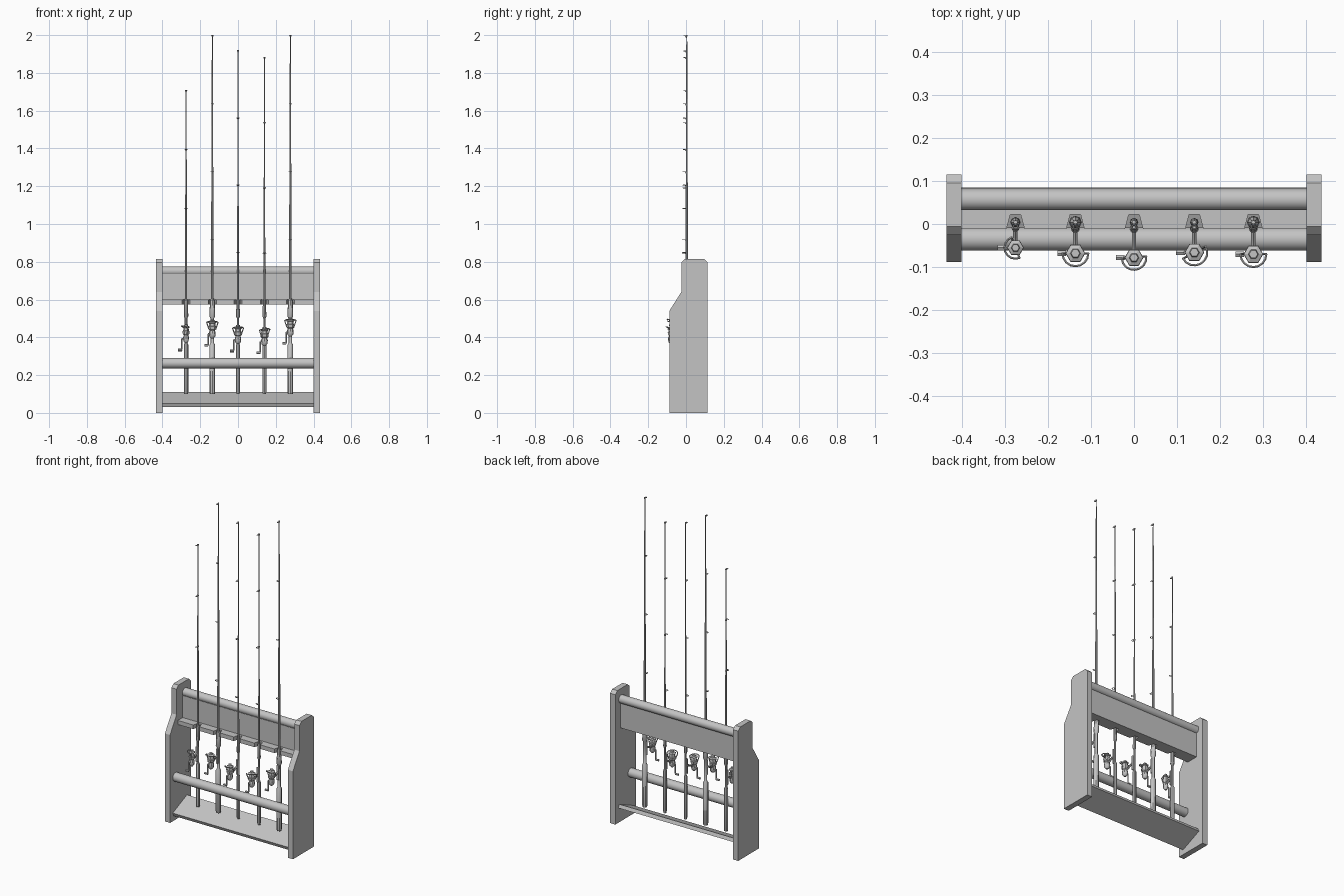
import bpy, bmesh, math
from mathutils import Vector, Matrix

cube = bpy.data.objects.get("Cube")
if cube:
    bpy.data.objects.remove(cube)

grey = bpy.data.materials.new("plain grey")
grey.use_nodes = True
tone = (0.55, 0.55, 0.55, 1)
grey.diffuse_color = tone
grey.node_tree.nodes["Principled BSDF"].inputs["Base Color"].default_value = tone


def finish(name, bm, smooth=False):
    bmesh.ops.recalc_face_normals(bm, faces=bm.faces)
    mesh = bpy.data.meshes.new(name)
    bm.to_mesh(mesh)
    bm.free()
    mesh.materials.append(grey)
    ob = bpy.data.objects.new(name, mesh)
    bpy.context.collection.objects.link(ob)
    if smooth:
        bpy.ops.object.select_all(action='DESELECT')
        ob.select_set(True)
        bpy.context.view_layer.objects.active = ob
        bpy.ops.object.shade_smooth_by_angle(angle=math.radians(40))
    return ob


def prism(name, outline, offset):
    """Extrude a closed 3D outline by an offset vector."""
    bm = bmesh.new()
    face = bm.faces.new([bm.verts.new(p) for p in outline])
    out = bmesh.ops.extrude_face_region(bm, geom=[face])
    bmesh.ops.translate(bm, vec=offset, verts=[g for g in out["geom"] if isinstance(g, bmesh.types.BMVert)])
    return finish(name, bm)


def lathe(bm, profile, sides, centre):
    """Add a closed turned shape around a vertical axis; profile is (radius, z)."""
    rings = []
    for r, z in profile:
        rings.append([bm.verts.new(Vector(centre) + Vector((
            r * math.cos(math.tau * i / sides), r * math.sin(math.tau * i / sides), z)))
            for i in range(sides)])
    for a, b in zip(rings, rings[1:]):
        for i in range(sides):
            j = (i + 1) % sides
            bm.faces.new((a[i], a[j], b[j], b[i]))
    bm.faces.new(rings[0][::-1])
    bm.faces.new(rings[-1])


def bar(bm, a, b, radius, sides=6):
    """Add a round bar between two points."""
    a, b = Vector(a), Vector(b)
    turn = (b - a).to_track_quat('Z', 'Y').to_matrix().to_4x4()
    bmesh.ops.create_cone(bm, cap_ends=True, segments=sides, radius1=radius, radius2=radius,
                          depth=(b - a).length, matrix=Matrix.Translation((a + b) / 2) @ turn)


def path(bm, points, radius, sides=6):
    for a, b in zip(points, points[1:]):
        bar(bm, a, b, radius, sides)


def box(bm, centre, size):
    bmesh.ops.create_cube(bm, size=1, matrix=Matrix.Translation(centre) @ Matrix.Diagonal((*size, 1)))


# Side panels with a stepped front edge
panel = [(-0.088, 0), (0.115, 0), (0.115, 0.797), (0.095, 0.815), (-0.006, 0.815),
         (-0.025, 0.797), (-0.025, 0.64), (-0.088, 0.54)]
for name, x in (("right_panel", -0.435), ("left_panel", 0.4)):
    prism(name, [(x, y, z) for y, z in panel], (0.035, 0, 0))

# Round rails
for name, y, z, r in (("top_rail", 0.057, 0.75, 0.025), ("front_rail", -0.035, 0.263, 0.027)):
    bm = bmesh.new()
    bar(bm, (-0.4, y, z), (0.4, y, z), r, 24)
    finish(name, bm, True)

# Back board and tilted bottom board
bm = bmesh.new()
box(bm, (0, 0.05, 0.655), (0.8, 0.03, 0.16))
finish("back_board", bm)
tilted = [(-0.062, 0.05), (-0.053, 0.03), (0.085, 0.09), (0.076, 0.11)]
prism("bottom_board", [(-0.4, y, z) for y, z in tilted], (0.8, 0, 0))

# Ledge with a tapered notch for each rod
XS = (-0.275, -0.136, 0, 0.14, 0.277)
front, deep = -0.012, 0.022
edge = [(-0.4, 0.036), (-0.4, front)]
for x in XS:
    edge += [(x - 0.021, front), (x - 0.012, deep), (x + 0.012, deep), (x + 0.021, front)]
edge += [(0.4, front), (0.4, 0.036)]
prism("notched_ledge", [(x, y, 0.575) for x, y in edge], (0, 0, 0.025))


def make_rod(label, x, top, w, step):
    y = 0.004
    bm = bmesh.new()
    # Butt grip, bare seat, fore grip and tapering blank
    lathe(bm, [(w * 0.85, 0.1), (w, 0.11), (w, 0.36), (w * 0.6, 0.37), (w * 0.6, 0.5),
               (w, 0.51), (w * 0.85, 0.59), (w * 0.5, 0.605), (w * 0.45, 0.8),
               (0.0025, top)], 8, (x, y, 0))
    finish(label + "_rod", bm, True)
    # Line guides
    bm = bmesh.new()
    for k in range(4):
        z = top - 0.004 - k * step
        if z > 0.8:
            size = 0.005 + 0.0012 * k
            ring = [(x + size * math.cos(t * math.tau / 8), y - 0.006 - size + size * math.sin(t * math.tau / 8), z)
                    for t in range(9)]
            path(bm, ring, 0.002, 4)
            bar(bm, (x, y, z - 0.012), (x, y - 0.008, z), 0.002, 4)
            lathe(bm, [(0.005, -0.004), (0.005, 0.004)], 6, (x, y, z))
    finish(label + "_line_guides", bm)


def make_reel(label, x, y, z, s, swing):
    c = Vector((x, y, z))
    # Mounting foot, stem and gear housing
    bm = bmesh.new()
    box(bm, (x, -0.008, z), (0.012, 0.01, 0.09))
    path(bm, [(x, -0.008, z + 0.005), (x, y * 0.55, z - 0.01), (x, y, z - 0.025)], 0.006)
    lathe(bm, [(0.007 * s, -0.055), (0.016 * s, -0.045), (0.018 * s, -0.025), (0.013 * s, -0.012)], 8, c)
    finish(label + "_reel_body", bm, True)
    # Rotor cup and hexagonal spool
    bm = bmesh.new()
    lathe(bm, [(0.012 * s, -0.015), (0.02 * s, -0.008), (0.023 * s, 0.008), (0.018 * s, 0.01),
               (0.016 * s, 0.024), (0.022 * s, 0.026), (0.022 * s, 0.032), (0.012 * s, 0.036),
               (0.01 * s, 0.044)], 6, c)
    finish(label + "_spool", bm)
    # Bail hoop with side arms
    bm = bmesh.new()
    r = 0.03 * s
    hoop = [c + Vector((r * math.cos(a), r * math.sin(a), 0.028 + 0.008 * math.sin(t * math.pi / 8)))
            for t in range(9) for a in [math.pi + swing + t * math.pi / 8]]
    arms = [c + Vector((0.6 * (p.x - x), 0.6 * (p.y - y), -0.008)) for p in (hoop[0], hoop[-1])]
    path(bm, [arms[0]] + hoop + [arms[1]], 0.0028)
    finish(label + "_bail", bm)
    # Crank and knob
    bm = bmesh.new()
    path(bm, [(x, y, z - 0.032), (x - 0.022, y, z - 0.032), (x - 0.022, y, z - 0.09),
              (x - 0.026, y, z - 0.094)], 0.004)
    bar(bm, (x - 0.022, y, z - 0.092), (x - 0.042, y, z - 0.092), 0.007)
    finish(label + "_crank", bm)


# Label, tip height, grip radius, guide spacing, reel y, z, scale, bail swing
rods = [("first", 1.71, 0.012, 0.312, -0.055, 0.425, 0.85, -1.2),
        ("second", 2.0, 0.015, 0.36, -0.068, 0.45, 1.0, 0),
        ("third", 1.92, 0.01, 0.355, -0.078, 0.42, 0.95, 0.1),
        ("fourth", 1.885, 0.01, 0.345, -0.066, 0.41, 1.0, 0.5),
        ("fifth", 2.0, 0.015, 0.36, -0.07, 0.46, 1.0, 0)]
for x, (label, top, w, step, y, z, s, swing) in zip(XS, rods):
    make_rod(label, x, top, w, step)
    make_reel(label, x, y, z, s, swing)
